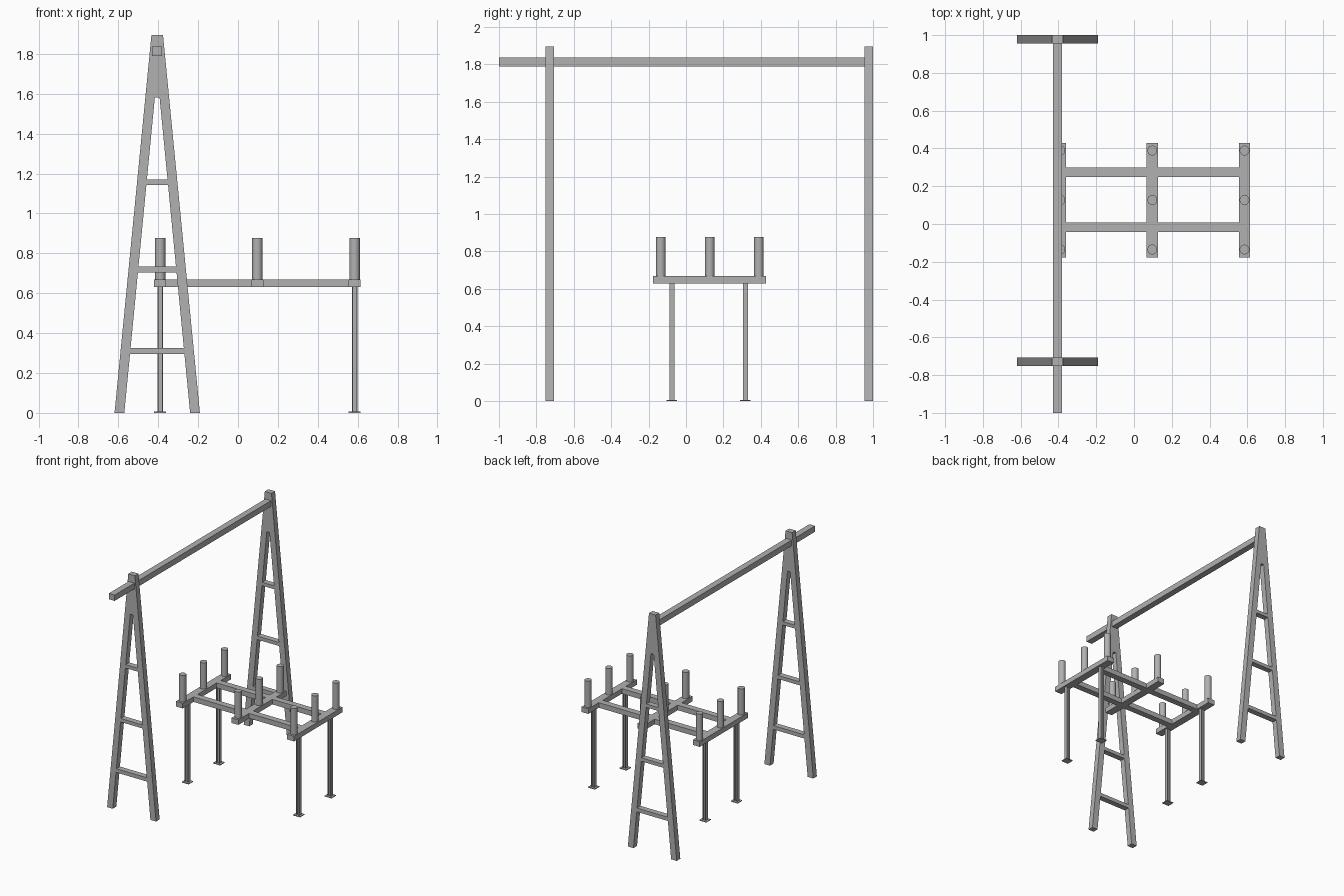
import bpy
import bmesh

cube = bpy.data.objects.get("Cube")
if cube:
    bpy.data.objects.remove(cube, do_unlink=True)

grey = bpy.data.materials.new("steel grey")
grey.use_nodes = True
colour = (0.44, 0.44, 0.44, 1)
grey.diffuse_color = colour
grey.node_tree.nodes["Principled BSDF"].inputs["Base Color"].default_value = colour


def finish(name, bm):
    bmesh.ops.recalc_face_normals(bm, faces=bm.faces)
    mesh = bpy.data.meshes.new(name)
    bm.to_mesh(mesh)
    bm.free()
    mesh.materials.append(grey)
    obj = bpy.data.objects.new(name, mesh)
    bpy.context.collection.objects.link(obj)
    return obj


def prism(name, outline, offset):
    """Extrude a closed outline of 3D points along an offset."""
    bm = bmesh.new()
    face = bm.faces.new([bm.verts.new(p) for p in outline])
    out = bmesh.ops.extrude_face_region(bm, geom=[face], use_keep_orig=True)
    moved = [v for v in out["geom"] if isinstance(v, bmesh.types.BMVert)]
    bmesh.ops.translate(bm, verts=moved, vec=offset)
    return finish(name, bm)


def box(name, x, y, z):
    """Box from (low, high) pairs."""
    outline = [(x[0], y[0], z[0]), (x[1], y[0], z[0]),
               (x[1], y[1], z[0]), (x[0], y[1], z[0])]
    return prism(name, outline, (0, 0, z[1] - z[0]))


def around(c, half):
    return (c - half, c + half)


# Tapered end frames with rungs
CX = -0.405
TOP = 1.895
FOOT, INNER_FOOT, HEAD = 0.214, 0.165, 0.029
CROTCH, CROTCH_HALF = 1.58, 0.012
for label, y0 in (("front", -0.752), ("back", 0.955)):
    half = [(HEAD, TOP), (FOOT, 0), (INNER_FOOT, 0), (CROTCH_HALF, CROTCH)]
    profile = half + [(-x, z) for x, z in reversed(half)]
    prism(label + "_a_frame", [(CX + x, y0, z) for x, z in profile], (0, 0.045, 0))
    for i, (low, high) in enumerate(((0.295, 0.325), (0.705, 0.733), (1.143, 1.17))):
        def edge(z):
            return INNER_FOOT + (CROTCH_HALF - INNER_FOOT) * z / CROTCH
        rung = [(CX - edge(low), y0, low), (CX + edge(low), y0, low),
                (CX + edge(high), y0, high), (CX - edge(high), y0, high)]
        prism(f"{label}_rung_{i + 1}", rung, (0, 0.045, 0))

# Overhead beam
box("overhead_beam", around(CX, 0.025), (-1, 0.998), (1.79, 1.836))

# Platform grid
ROWS = (-0.39, 0.097, 0.585)
DECK = (0.63, 0.67)
for i, x in enumerate(ROWS):
    box(f"cross_beam_{i + 1}", around(x, 0.03), (-0.177, 0.428), DECK)
    # Upright round pegs
    for j, y in enumerate((-0.135, 0.127, 0.389)):
        bm = bmesh.new()
        bmesh.ops.create_cone(bm, cap_ends=True, segments=24, radius1=0.026,
                              radius2=0.026, depth=0.21)
        bmesh.ops.translate(bm, verts=bm.verts, vec=(x, y, 0.773))
        peg = finish(f"peg_{i + 1}_{j + 1}", bm)
        bpy.ops.object.select_all(action="DESELECT")
        peg.select_set(True)
        bpy.context.view_layer.objects.active = peg
        bpy.ops.object.shade_smooth_by_angle()
for side, y in (("front", -0.017), ("back", 0.273)):
    for bay in range(2):
        box(f"{side}_long_beam_{bay + 1}",
            (ROWS[bay] + 0.03, ROWS[bay + 1] - 0.03), around(y, 0.025), DECK)

# Flanged legs on foot plates
W, T, WEB = 0.0145, 0.009, 0.003
quarter = [(W, -W), (W, W), (T, W), (T, WEB)]
section = quarter + [(-T, WEB), (-T, W), (-W, W), (-W, -W), (-T, -W),
                     (-T, -WEB), (T, -WEB), (T, -W)]
for x, xname in ((ROWS[0], "right"), (ROWS[2], "left")):
    for y, yname in ((-0.075, "front"), (0.318, "back")):
        prism(f"{yname}_{xname}_leg",
              [(x + a, y + b, 0.005) for a, b in section], (0, 0, DECK[0] - 0.005))
        box(f"{yname}_{xname}_foot_plate", around(x, 0.03), around(y, 0.028), (0, 0.006))
